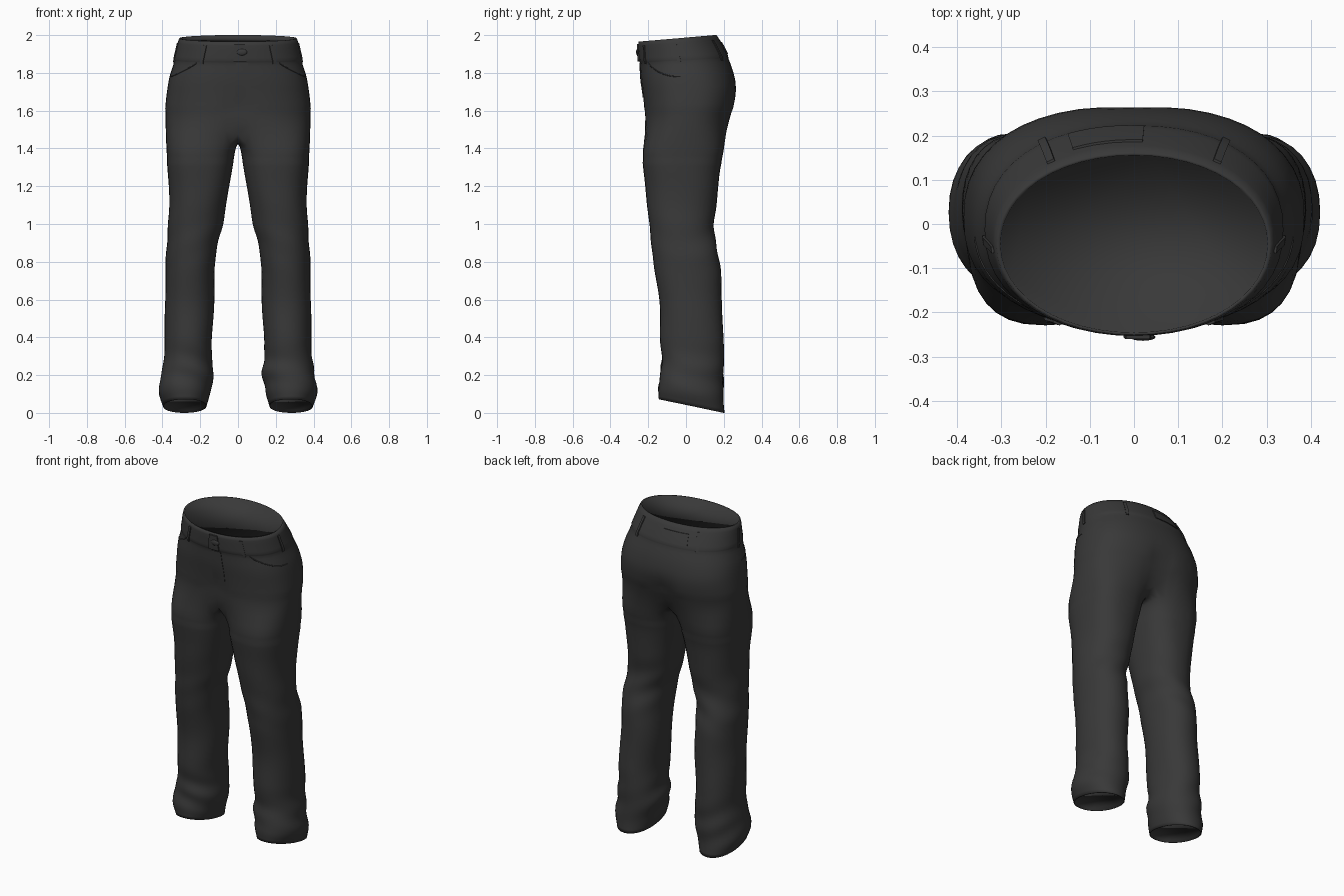
import bpy, bmesh, math
from math import sin, cos, pi, radians, exp

if "Cube" in bpy.data.objects:
    bpy.data.objects.remove(bpy.data.objects["Cube"])

cloth = bpy.data.materials.new("charcoal cloth")
cloth.diffuse_color = (0.04, 0.04, 0.04, 1)
cloth.use_nodes = True
cloth.node_tree.nodes["Principled BSDF"].inputs["Base Color"].default_value = cloth.diffuse_color

# hip profile: z, half width, front y, back y
HIPS = [(1.983, .31, -.25, .16), (1.9, .328, -.247, .207), (1.84, .343, -.243, .234),
        (1.78, .362, -.24, .255), (1.7, .376, -.232, .267), (1.6, .386, -.225, .254),
        (1.52, .386, -.228, .235)]
# leg profile: z, inner x, outer x, front y, back y
LEGS = [(1.4, .012, .382, -.235, .207), (1.3, .029, .374, -.227, .183), (1.2, .046, .367, -.215, .17),
        (1.1, .062, .365, -.205, .16), (1.0, .08, .369, -.195, .15), (.9, .108, .374, -.186, .158),
        (.8, .12, .384, -.172, .178), (.6, .126, .384, -.142, .19), (.4, .138, .39, -.138, .198),
        (.28, .135, .394, -.125, .198), (.2, .13, .408, -.135, .198), (.1, .15, .416, -.148, .2),
        (.036, .168, .395, -.145, .205)]


def sample(table, z):
    """Smoothly interpolate a profile table at height z."""
    i = 0
    while i < len(table) - 2 and z < table[i + 1][0]:
        i += 1
    a, b = table[i], table[i + 1]
    p, q = table[max(i - 1, 0)], table[min(i + 2, len(table) - 1)]
    h = b[0] - a[0]
    t = (z - a[0]) / h
    out = []
    for k in range(1, len(a)):
        ma = (b[k] - p[k]) / (b[0] - p[0]) * h
        mb = (q[k] - a[k]) / (q[0] - a[0]) * h
        out.append((2*t**3 - 3*t*t + 1) * a[k] + (t**3 - 2*t*t + t) * ma
                   + (3*t*t - 2*t**3) * b[k] + (t**3 - t*t) * mb)
    return out


def clamp(v):
    return max(0.0, min(1.0, v))


def power(v, n):
    return math.copysign(abs(v) ** (2 / n), v)


def hip_point(t, z, off=0.0):
    rx, yf, yb = sample(HIPS, z)
    n = 2.05 + .4 * clamp((1.98 - z) / .25)
    c, s = power(cos(t), n), power(sin(t), n)
    off += .004 * clamp((z - 1.864) / .01) * clamp((1.99 - z) / .02)  # waistband step
    x = (rx + off) * c
    y = (yf + yb) / 2 + ((yb - yf) / 2 + off) * s
    # seat crease and front seam dip toward the crotch
    dip = clamp((1.75 - z) / .23) ** 1.5 * exp(-(x / .06) ** 2)
    y -= dip * (.06 if s > 0 else -.03)
    tilt = .085 * clamp((z - 1.7) / .28)
    return (x, y, z + tilt * (y + .045))


def leg_point(a, z, side):
    xi, xo, yf, yb = sample(LEGS, z)
    n = 2.15 + .5 * clamp((z - 1.0) / .4)
    # cloth folds: bunched above the hem, creased behind the knee
    hem = exp(-((z - .2) / .11) ** 2) * clamp((z - .04) / .08)
    knee = exp(-((z - .9) / .13) ** 2)
    fold = .006 * hem * sin(42 * z + 2.6 * sin(a + side) + side) * (.6 + .4 * sin(2 * a + side))
    fold += .004 * knee * sin(36 * z + 3 * cos(a)) * (.3 + .7 * clamp(sin(a)))
    fold += .002 * sin(15 * z + 2 * a) * clamp((1.3 - z) * 5)
    x = (xi + xo) / 2 + ((xo - xi) / 2 + fold) * power(cos(a), n)
    y = (yf + yb) / 2 + ((yb - yf) / 2 + fold) * power(sin(a), n)
    tilt = -.23 * clamp(1 - z / .35)
    return (side * x, y, z + tilt * (y - .03))


def finish(name, bm, angle=40):
    bmesh.ops.recalc_face_normals(bm, faces=bm.faces[:])
    me = bpy.data.meshes.new(name)
    bm.to_mesh(me)
    bm.free()
    ob = bpy.data.objects.new(name, me)
    bpy.context.collection.objects.link(ob)
    me.materials.append(cloth)
    bpy.ops.object.select_all(action='DESELECT')
    ob.select_set(True)
    bpy.context.view_layer.objects.active = ob
    bpy.ops.object.shade_smooth_by_angle(angle=radians(angle))
    return ob


def bridge(bm, r0, r1):
    for i in range(len(r0)):
        j = (i + 1) % len(r0)
        bm.faces.new((r0[i], r0[j], r1[j], r1[i]))


def close_end(bm, ring, steps):
    """Turn the edge inward and close the opening just inside; steps are (scale, rise)."""
    cx = sum(v.co.x for v in ring) / len(ring)
    cy = sum(v.co.y for v in ring) / len(ring)
    last = ring
    for scale, dz in steps:
        new = [bm.verts.new((cx + (v.co.x - cx) * scale, cy + (v.co.y - cy) * scale, v.co.z + dz))
               for v in ring]
        bridge(bm, last, new)
        last = new
    bm.faces.new(last)


# trousers: hips split into two legs along a curved crotch seam
bm = bmesh.new()
N, H, C = 48, 24, 11
heights = [1.983 - i * (1.983 - 1.52) / 20 for i in range(21)] + [1.875, 1.863]
heights.sort(reverse=True)
rings = [[bm.verts.new(hip_point(pi / 2 - 2 * pi * k / N, z)) for k in range(N)] for z in heights]
for r0, r1 in zip(rings, rings[1:]):
    bridge(bm, r0, r1)
close_end(bm, rings[0], ((.97, 0), (.965, -.012)))
base = rings[-1]
front, back = base[H].co, base[0].co
seam = []
for i in range(1, C + 1):
    t = i / (C + 1)
    p = front.lerp(back, t)
    seam.append(bm.verts.new((0, p.y, p.z - .06 * sin(pi * t) ** .6)))
A = radians(135)
angles = [A - 2 * A * j / H for j in range(H + 1)]
angles += [-A - (2 * pi - 2 * A) * i / (C + 1) for i in range(1, C + 1)]
STEPS = 72
for side in (1, -1):
    last = [base[(side * j) % N] for j in range(H + 1)] + seam
    for k in range(STEPS + 1):
        z = 1.4 + (.036 - 1.4) * k / STEPS
        ring = [bm.verts.new(leg_point(a, z, side)) for a in angles]
        bridge(bm, last, ring)
        last = ring
    close_end(bm, last, ((.97, 0), (.96, .015)))
near = [v for v in bm.verts if 1.33 < v.co.z < 1.6]
for _ in range(5):
    bmesh.ops.smooth_vert(bm, verts=near, factor=.4, use_axis_x=True, use_axis_y=True, use_axis_z=True)
finish("trousers", bm, 180)


def plate(name, t0, t1, z0, z1, thick, cols=6, rows=5):
    """Thin curved panel lying on the hip surface, edges tucked into the cloth."""
    bm = bmesh.new()
    grid = {}
    for i in range(-1, cols + 2):
        for j in range(-1, rows + 2):
            u, v = clamp(i / cols), clamp(j / rows)
            edge = i in (-1, cols + 1) or j in (-1, rows + 1)
            grid[i, j] = bm.verts.new(hip_point(t0 + (t1 - t0) * u, z0 + (z1 - z0) * v,
                                                -.003 if edge else thick))
    for i in range(-1, cols + 1):
        for j in range(-1, rows + 1):
            bm.faces.new([grid[i + a, j + b] for a, b in ((0, 0), (1, 0), (1, 1), (0, 1))])
    bmesh.ops.remove_doubles(bm, verts=bm.verts[:], dist=1e-5)
    # make the panel face outward
    ob = finish(name, bm)
    mid = ob.data.polygons[len(ob.data.polygons) // 2]
    if mid.normal.x * mid.center.x + mid.normal.y * mid.center.y < 0:
        ob.data.flip_normals()
    return ob


# front overlap, fly and the back patch
plate("waistband_overlap", radians(-93), radians(-84), 1.872, 1.97, .007)
plate("back_patch", radians(87), radians(114), 1.885, 1.945, .005)
plate("fly_placket", radians(-91), radians(-83), 1.67, 1.862, .003)

# belt loops
for i, deg in enumerate((-58, -122, -5, 185, 55, 125)):
    plate("belt_loop_%d" % (i + 1), radians(deg - 1.8), radians(deg + 1.8), 1.855, 1.96, .005, 2)

# waist button
bm = bmesh.new()
bmesh.ops.create_uvsphere(bm, u_segments=16, v_segments=8, radius=.018)
for v in bm.verts:
    v.co = (v.co.x * 1.6 + .02, v.co.y * .45 - .256, v.co.z + 1.91)
finish("waist_button", bm)

# front pocket edges
for name, flip in (("pocket_edge_right", 1), ("pocket_edge_left", -1)):
    cu = bpy.data.curves.new(name, 'CURVE')
    cu.dimensions = '3D'
    cu.bevel_depth = .003
    sp = cu.splines.new('POLY')
    sp.points.add(14)
    for i, pt in enumerate(sp.points):
        u = i / 14
        x, y, z = hip_point(radians(-52 + 46 * u), 1.86 - .08 * sin(u * pi / 2) ** .8, -.001)
        pt.co = (flip * x, y, z, 1)
    cu.materials.append(cloth)
    bpy.context.collection.objects.link(bpy.data.objects.new(name, cu))
